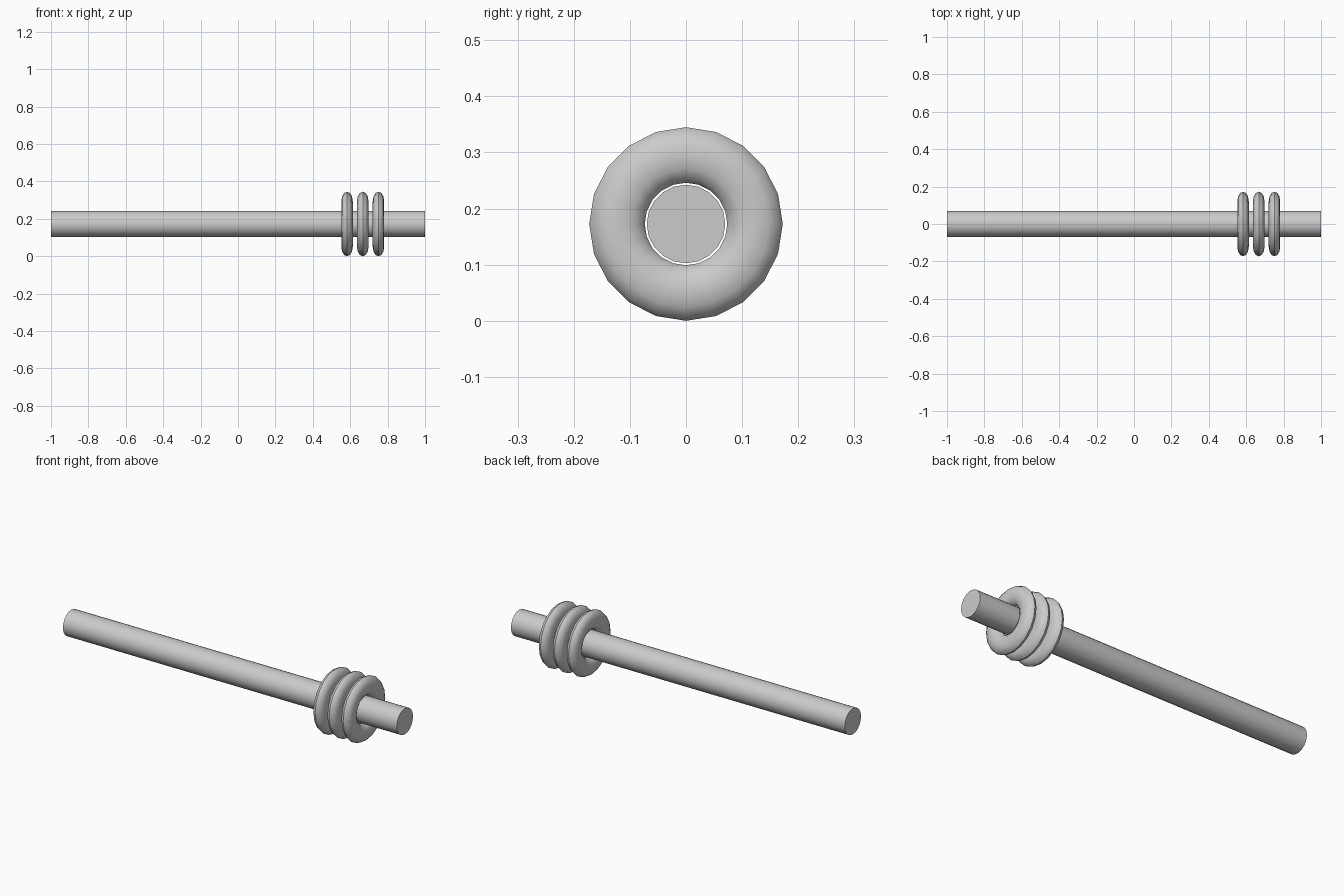
import bpy
from math import pi, radians

if "Cube" in bpy.data.objects:
    bpy.data.objects.remove(bpy.data.objects["Cube"])

AXIS_Z = 0.1725
SIDES = 20


def finish(name):
    obj = bpy.context.object
    obj.name = name
    bpy.ops.object.transform_apply(location=False, rotation=True, scale=True)
    bpy.ops.object.shade_smooth_by_angle(angle=radians(40))
    return obj


# Long straight rod along x, with flat capped ends
bpy.ops.mesh.primitive_cylinder_add(vertices=SIDES, radius=0.07, depth=2,
                                    location=(0, 0, AXIS_Z), rotation=(0, pi / 2, 0))
finish("rod")


# Three loose rings, each a torus flattened along the rod
for i in range(3):
    bpy.ops.mesh.primitive_torus_add(major_radius=0.123, minor_radius=0.0495,
                                     major_segments=SIDES, minor_segments=12,
                                     location=(0.583 + i * 0.084, 0, AXIS_Z),
                                     rotation=(0, pi / 2, 0))
    bpy.context.object.scale = (1, 1, 0.62)
    ring = finish(f"ring_{i + 1}")
    ring.data.polygons.foreach_set("use_smooth", [True] * len(ring.data.polygons))
